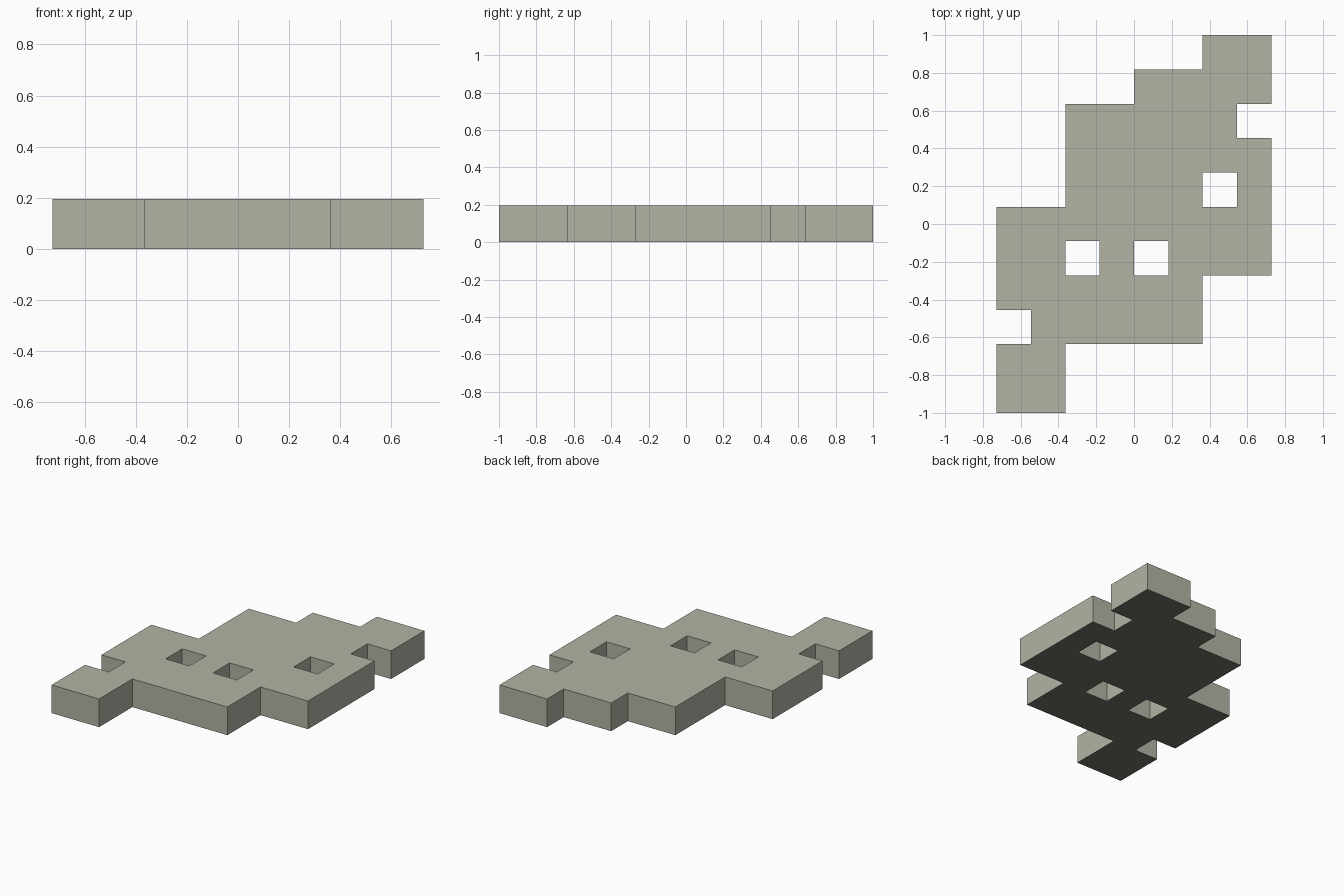
import bpy, bmesh, math

if "Cube" in bpy.data.objects:
    bpy.data.objects.remove(bpy.data.objects["Cube"])

CELL = 2 / 11       # side of one square tile
HEIGHT = 0.195      # slab thickness

# Tile plan, back row first (# = solid)
PLAN = [
    "......##",
    "....####",
    "..#####.",
    "..######",
    "..####.#",
    "########",
    "##.#.###",
    "######..",
    ".#####..",
    "##......",
    "##......",
]

# Lay out the solid tiles as a flat sheet
bm = bmesh.new()
corners = {}


def corner(col, row):
    if (col, row) not in corners:
        corners[col, row] = bm.verts.new(((col - 4) * CELL, 1 - row * CELL, 0))
    return corners[col, row]


for r, line in enumerate(PLAN):
    for c, tile in enumerate(line):
        if tile == "#":
            bm.faces.new([corner(c, r + 1), corner(c + 1, r + 1),
                          corner(c + 1, r), corner(c, r)])

# Raise the sheet into a solid slab with the open tiles as through holes
result = bmesh.ops.extrude_face_region(bm, geom=bm.faces[:], use_keep_orig=True)
top = [v for v in result["geom"] if isinstance(v, bmesh.types.BMVert)]
bmesh.ops.translate(bm, verts=top, vec=(0, 0, HEIGHT))
bmesh.ops.recalc_face_normals(bm, faces=bm.faces[:])

# Darker underside
for face in bm.faces:
    face.material_index = 1 if face.normal.z < -0.5 else 0

mesh = bpy.data.meshes.new("stepped_slab")
bm.to_mesh(mesh)
bm.free()

for name, colour in (("warm grey", (0.45, 0.45, 0.375, 1)),
                     ("dark grey underside", (0.16, 0.16, 0.135, 1))):
    mat = bpy.data.materials.new(name)
    mat.diffuse_color = colour
    mat.use_nodes = True
    mat.node_tree.nodes["Principled BSDF"].inputs["Base Color"].default_value = mat.diffuse_color
    mesh.materials.append(mat)

slab = bpy.data.objects.new("stepped_slab", mesh)
bpy.context.collection.objects.link(slab)
